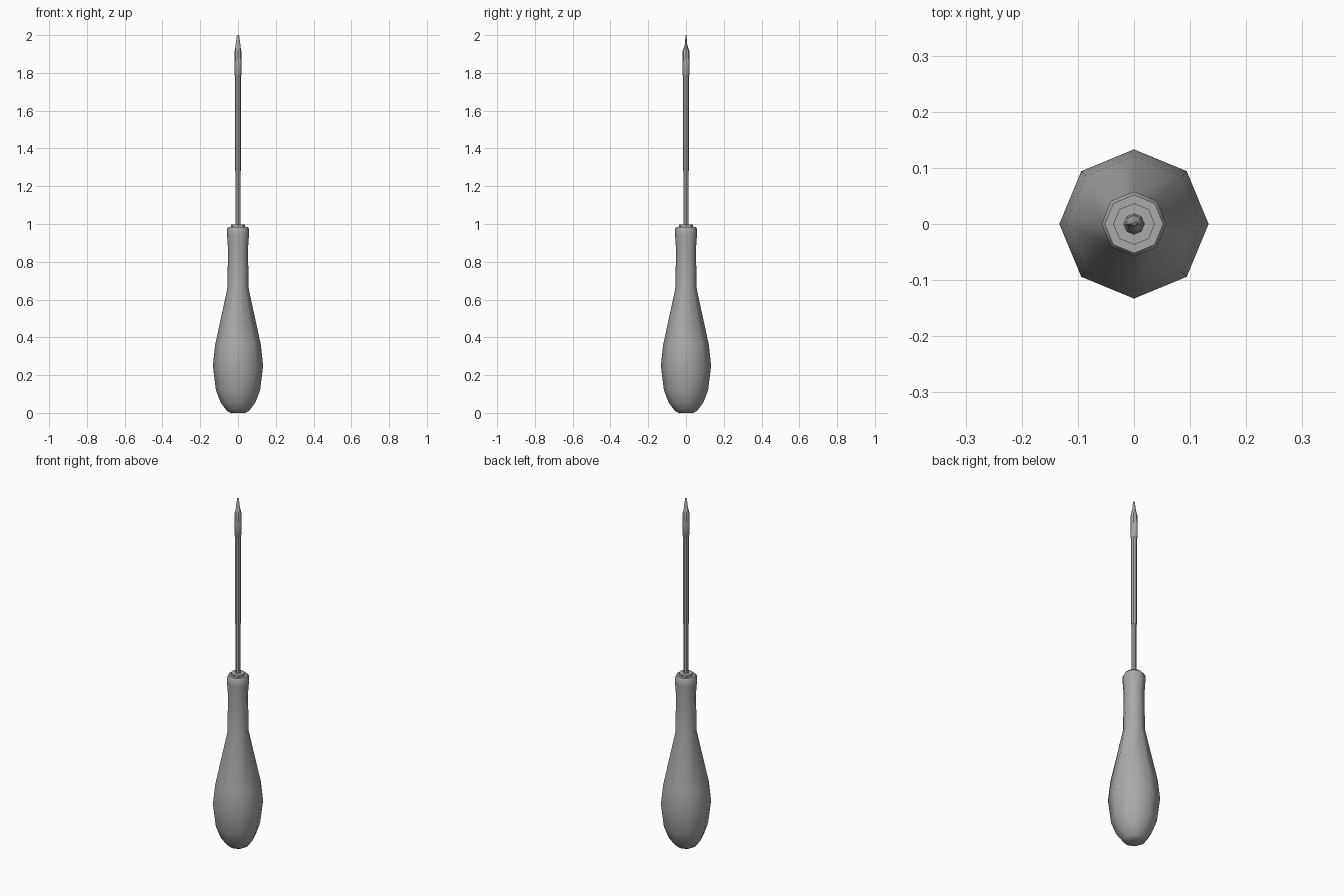
import bpy, bmesh
from math import cos, sin, pi

old = bpy.data.objects.get("Cube")
if old:
    bpy.data.objects.remove(old, do_unlink=True)

GREY = (0.4, 0.4, 0.4, 1.0)
mat = bpy.data.materials.new("plain grey")
mat.use_nodes = True
mat.diffuse_color = GREY
mat.node_tree.nodes["Principled BSDF"].inputs["Base Color"].default_value = GREY


def loft(name, rings, sides=8, smooth_angle=40):
    """Stack rings of (z, half width, half depth) into a closed solid."""
    bm = bmesh.new()
    loops = []
    for z, rx, ry in rings:
        loops.append([bm.verts.new((rx * cos(2 * pi * i / sides),
                                    ry * sin(2 * pi * i / sides), z))
                      for i in range(sides)])
    for low, high in zip(loops, loops[1:]):
        for i in range(sides):
            j = (i + 1) % sides
            bm.faces.new((low[i], low[j], high[j], high[i]))
    bm.faces.new(loops[0][::-1])
    bm.faces.new(loops[-1])
    mesh = bpy.data.meshes.new(name)
    bm.to_mesh(mesh)
    bm.free()
    mesh.materials.append(mat)
    obj = bpy.data.objects.new(name, mesh)
    bpy.context.collection.objects.link(obj)
    bpy.ops.object.select_all(action='DESELECT')
    obj.select_set(True)
    bpy.context.view_layer.objects.active = obj
    bpy.ops.object.shade_smooth_by_angle(angle=smooth_angle * pi / 180)
    return obj


def lathe(name, profile, smooth_angle=40):
    return loft(name, [(z, r, r) for z, r in profile], smooth_angle=smooth_angle)


# Pear-shaped grip with a slim neck and flared lip
lathe("handle", [(0, 0.04), (0.012, 0.06), (0.055, 0.092), (0.12, 0.117),
                 (0.25, 0.133), (0.36, 0.121), (0.66, 0.056), (0.87, 0.053),
                 (0.94, 0.058), (0.975, 0.058), (0.985, 0.052)], 50)

# Collar where the shaft enters the grip
lathe("collar", [(0.97, 0.037), (0.997, 0.037)])

# Slim lower rod and slightly thicker upper rod
lathe("lower_shaft", [(0.98, 0.0135), (1.28, 0.0135)])
lathe("upper_shaft", [(1.28, 0.0155), (1.79, 0.0155)])

# Sleeve that holds the bit
lathe("bit_sleeve", [(1.785, 0.0155), (1.79, 0.019), (1.915, 0.019), (1.922, 0.016)])

# Bit tapering to a flat blade
loft("blade", [(1.92, 0.016, 0.016), (1.95, 0.0125, 0.0065),
               (1.99, 0.007, 0.003), (2.0, 0.005, 0.002)])
